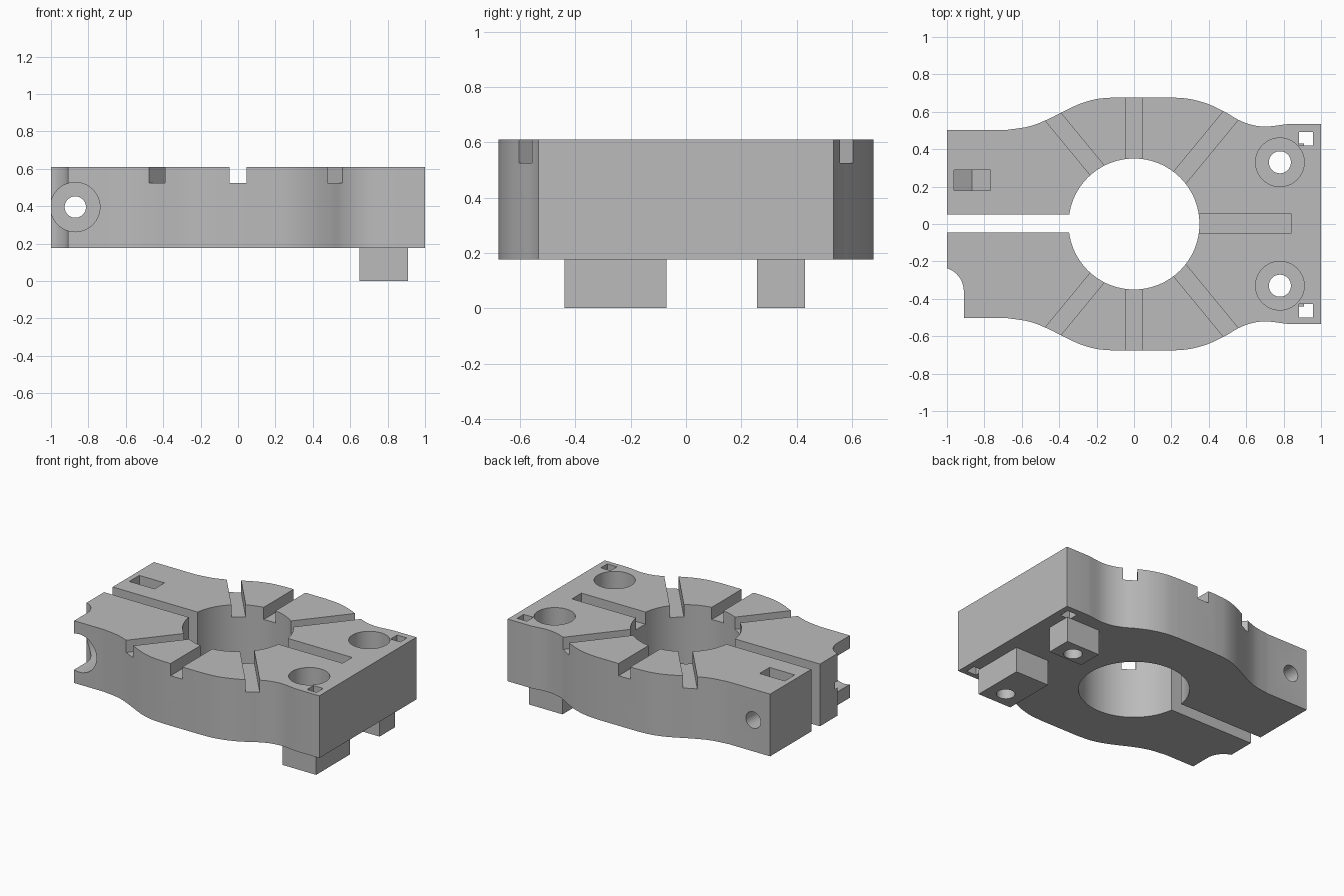
import bpy, bmesh, math
from mathutils import Vector, Matrix

if "Cube" in bpy.data.objects:
    bpy.data.objects.remove(bpy.data.objects["Cube"], do_unlink=True)

grey = bpy.data.materials.new("plain grey")
grey.use_nodes = True
grey.diffuse_color = (0.5, 0.5, 0.5, 1)
grey.node_tree.nodes["Principled BSDF"].inputs["Base Color"].default_value = (0.5, 0.5, 0.5, 1)

BOTTOM, TOP, GROOVE = 0.177, 0.61, 0.525


def make(name, bm):
    bmesh.ops.recalc_face_normals(bm, faces=bm.faces)
    mesh = bpy.data.meshes.new(name)
    bm.to_mesh(mesh)
    bm.free()
    mesh.materials.append(grey)
    obj = bpy.data.objects.new(name, mesh)
    bpy.context.collection.objects.link(obj)
    return obj


def prism(name, outline, z0, z1):
    bm = bmesh.new()
    face = bm.faces.new([bm.verts.new((x, y, z0)) for x, y in outline])
    new = bmesh.ops.extrude_face_region(bm, geom=[face])["geom"]
    bmesh.ops.translate(bm, verts=[v for v in new if isinstance(v, bmesh.types.BMVert)],
                        vec=(0, 0, z1 - z0))
    return make(name, bm)


def box(name, x0, x1, y0, y1, z0, z1):
    return prism(name, [(x0, y0), (x1, y0), (x1, y1), (x0, y1)], z0, z1)


def rod(name, start, end, radius, sides=64, turn=0):
    a, b = Vector(start), Vector(end)
    bm = bmesh.new()
    spin = (b - a).to_track_quat('Z', 'Y').to_matrix().to_4x4()
    bmesh.ops.create_cone(bm, cap_ends=True, segments=sides, radius1=radius, radius2=radius,
                          depth=(b - a).length,
                          matrix=Matrix.Translation((a + b) / 2) @ spin @ Matrix.Rotation(turn, 4, 'Z'))
    return make(name, bm)


def cut(obj, cutters):
    for c in cutters:
        mod = obj.modifiers.new("cut", 'BOOLEAN')
        mod.operation, mod.solver, mod.object = 'DIFFERENCE', 'EXACT', c
    bpy.context.view_layer.update()
    result = bpy.data.meshes.new_from_object(obj.evaluated_get(bpy.context.evaluated_depsgraph_get()))
    obj.modifiers.clear()
    obj.data = result
    for c in cutters:
        bpy.data.objects.remove(c, do_unlink=True)


def smooth_path(points, steps=6):
    # Catmull-Rom curve through the points
    p = [Vector(q) for q in points]
    p = [p[0] * 2 - p[1]] + p + [p[-1] * 2 - p[-2]]
    out = []
    for a, b, c, d in zip(p, p[1:], p[2:], p[3:]):
        for i in range(steps):
            t = i / steps
            out.append((b * 2 + (c - a) * t + (a * 2 - b * 5 + c * 4 - d) * t * t
                        + (b * 3 - a - c * 3 + d) * t ** 3) / 2)
    return out + [p[-2]]


# Clamp body: waisted outline mirrored front to back
left_wave = smooth_path([(-.68, .503), (-.56, .522), (-.46, .56), (-.38, .60),
                         (-.29, .642), (-.2, .668), (-.1, .677)])
right_wave = smooth_path([(.2, .677), (.3, .668), (.4, .64), (.49, .597),
                          (.56, .556), (.63, .53), (.71, .521), (.82, .534)])
half = [(-1, .503)] + [tuple(v) for v in left_wave + right_wave] + [(1, .534)]
body = prism("clamp_body", half + [(x, -y) for x, y in reversed(half)], BOTTOM, TOP)

# Bore and clamping slit
cutters = [rod("bore", (0, 0, 0), (0, 0, 1), .35, 96),
           box("slit", -1.1, -.3, -.045, .05, 0, 1)]

# Straight and slanted grooves on the top
cutters.append(box("end_groove", .2, .84, -.05, .055, GROOVE, 1))
for side in (1, -1):
    cutters.append(box("cross_groove", -.045, .045, *sorted((.2 * side, .9 * side)), GROOVE, 1))
    for angle in (50.5, 129.5):
        groove = box("slant_groove", .2, 1, -.045, .045, GROOVE, 1)
        groove.matrix_world = (Matrix.Translation((.04, 0, 0))
                               @ Matrix.Rotation(math.radians(angle * side), 4, 'Z'))
        cutters.append(groove)

# Mounting holes with counterbores, and square corner holes
for y in (.33, -.33):
    cutters += [rod("mount_hole", (.78, y, -.1), (.78, y, 1), .059, 48),
                rod("mount_counterbore", (.78, y, .3), (.78, y, 1), .13)]
for y in (.455, -.465):
    cutters.append(box("corner_hole", .882, .957, y - .036, y + .036, 0, 1))

# Clamp screw: cross hole, head recess and hexagonal nut pocket
cutters += [rod("screw_hole", (-.87, -1, .395), (-.87, 1, .395), .057, 48),
            rod("screw_head_recess", (-.87, -1, .395), (-.87, -.21, .395), .132),
            rod("nut_seat", (-.865, .178, .395), (-.865, .288, .395), .112, 6),
            box("nut_slot", -.962, -.768, .178, .288, .395, 1)]
seat = cutters[-2]
# Point the hexagon downward
lowest = min(v.co.z for v in seat.data.vertices)
if lowest > .395 - .105:
    bpy.data.objects.remove(seat, do_unlink=True)
    cutters[-2] = rod("nut_seat", (-.865, .178, .395), (-.865, .288, .395), .112, 6, math.pi / 6)

# Rounded relief in the front corner
arc = [(-1.04 + .13 * math.cos(a), -.36 + .13 * math.sin(a))
       for a in [math.radians(90 * i / 20) for i in range(21)]]
cutters.append(prism("corner_relief", arc + [(-1.2, -.23), (-1.2, -.7), (-.91, -.7)], 0, 1))
cut(body, cutters)

# Feet under the mounting holes
parts = [body]
for name, y0, y1, hole_y in (("back_foot", .257, .43, .33), ("front_foot", -.44, -.07, -.33)):
    foot = box(name, .65, .91, y0, y1, 0, BOTTOM)
    cut(foot, [rod("foot_hole", (.78, hole_y, -.1), (.78, hole_y, 1), .059, 48)])
    parts.append(foot)

# Smooth the curved walls, keep hard edges
for obj in bpy.context.view_layer.objects:
    obj.select_set(obj in parts)
bpy.context.view_layer.objects.active = body
bpy.ops.object.shade_smooth_by_angle(angle=math.radians(25))
